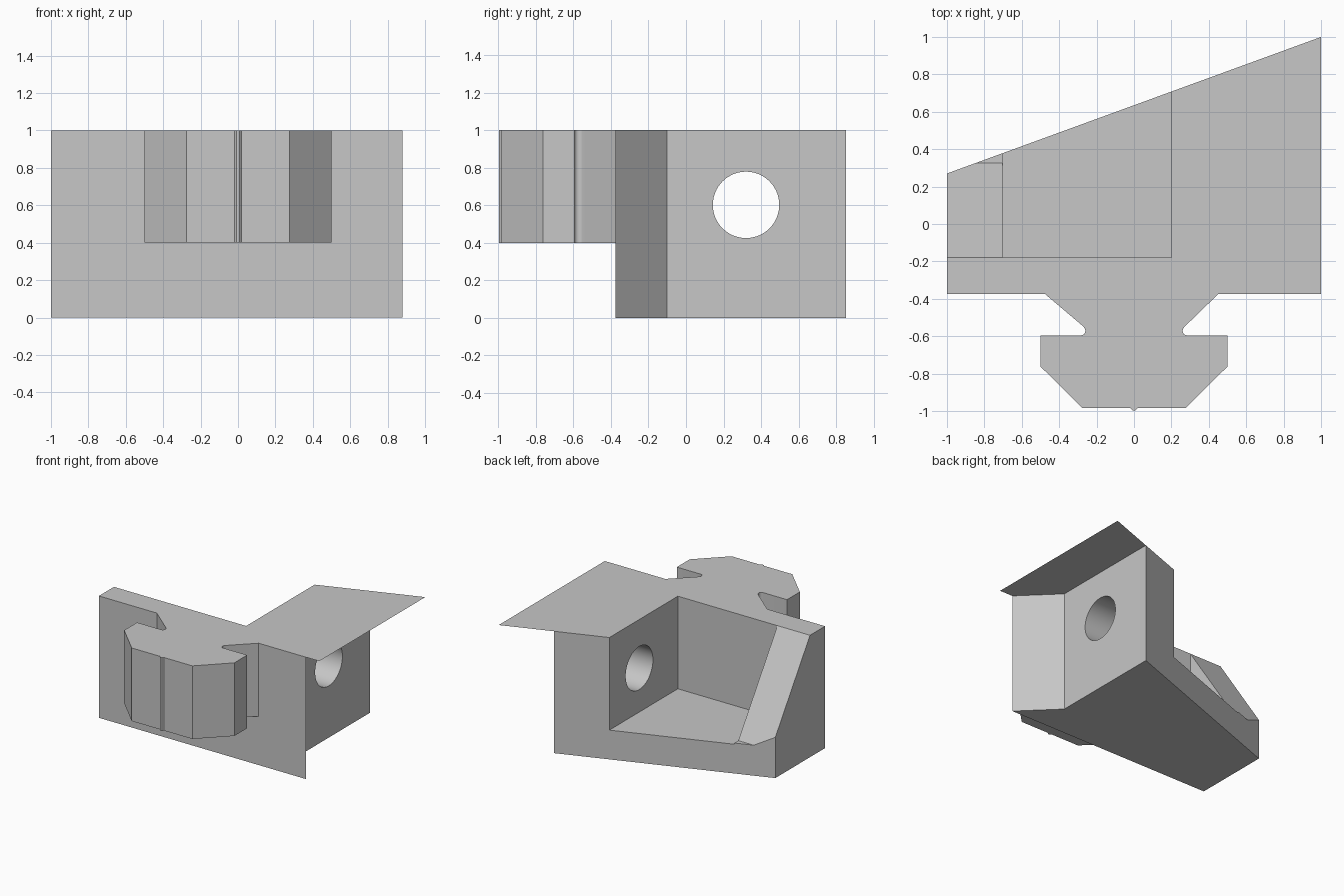
import bpy, bmesh, math
from mathutils import Vector

if "Cube" in bpy.data.objects:
    bpy.data.objects.remove(bpy.data.objects["Cube"], do_unlink=True)

grey = bpy.data.materials.new("light_grey")
grey.use_nodes = True
grey.diffuse_color = (0.57, 0.57, 0.57, 1)
grey.node_tree.nodes["Principled BSDF"].inputs["Base Color"].default_value = grey.diffuse_color


def prism(name, points, lo, hi, axis="z"):
    """Extrude a closed outline along z (xy points) or x (yz points)."""
    place = (lambda a, b: (a, b, lo)) if axis == "z" else (lambda a, b: (lo, a, b))
    bm = bmesh.new()
    face = bm.faces.new([bm.verts.new(place(a, b)) for a, b in points])
    if hi != lo:
        out = bmesh.ops.extrude_face_region(bm, geom=[face])
        step = Vector((0, 0, hi - lo) if axis == "z" else (hi - lo, 0, 0))
        verts = [g for g in out["geom"] if isinstance(g, bmesh.types.BMVert)]
        bmesh.ops.translate(bm, verts=verts, vec=step)
        bmesh.ops.recalc_face_normals(bm, faces=bm.faces)
    mesh = bpy.data.meshes.new(name)
    bm.to_mesh(mesh)
    bm.free()
    mesh.materials.append(grey)
    obj = bpy.data.objects.new(name, mesh)
    bpy.context.collection.objects.link(obj)
    return obj


def combine(target, other, operation):
    """Apply a boolean and remove the helper."""
    mod = target.modifiers.new(operation.lower(), "BOOLEAN")
    mod.operation, mod.object, mod.solver = operation, other, "EXACT"
    bpy.context.view_layer.objects.active = target
    bpy.ops.object.modifier_apply(modifier=mod.name)
    bpy.data.objects.remove(other, do_unlink=True)


def back(x):
    """Slanted back edge."""
    return 0.635 + 0.365 * x


FRONT, POCKET, FLOOR = -0.375, -0.18, 0.24

# Wedge body with a slanted back and a bevelled right side
body = prism("wedge_body", [(-1, FRONT), (0.88, FRONT), (0.6, -0.1),
                            (0.6, back(0.6)), (-1, back(-1))], 0, 1)

# Dovetail key: notched neck, bevelled head, small front ridge
right = [(0.45, FRONT - 0.001), (0.28, -0.54)]
right += [(0.282 - 0.022 * math.sin(a), -0.571 + 0.024 * math.cos(a))
          for a in (math.pi * i / 8 for i in range(2, 9))]
right += [(0.5, -0.595), (0.5, -0.762), (0.275, -0.985), (0.02, -0.985), (0.008, -0.997)]
right[0] = (0.45, FRONT)
left = [(-x, y) for x, y in reversed(right)]
left[-1] = (-0.475, FRONT)
tail = [(-0.475, FRONT + 0.1), (0.45, FRONT + 0.1)]
combine(body, prism("dovetail_key", right + left + tail, 0.4, 1), "UNION")

# Pocket open to the back, leaving a sloping rib at one end
pocket = prism("pocket_cutter", [(-0.704, POCKET), (0.2, POCKET), (0.2, 2), (-0.704, 2)], FLOOR, 1.3)
combine(body, pocket, "DIFFERENCE")
slope = prism("slope_cutter", [(POCKET, 1.3), (POCKET, 1), (0.327, 0.25), (2, 0.25), (2, 1.3)],
              -1.3, -0.69, "x")
combine(body, slope, "DIFFERENCE")

# Round hole through the side wall
ring = [(0.32 + 0.177 * math.cos(a), 0.602 + 0.177 * math.sin(a))
        for a in (math.tau * i / 64 for i in range(64))]
combine(body, prism("hole_cutter", ring, 0.1, 0.8, "x"), "DIFFERENCE")

# Paper-thin overhanging top sheet
prism("top_sheet", [(0.88, FRONT), (1, FRONT), (1, 1), (0.6, back(0.6)), (0.6, -0.1)], 1, 1)

bpy.ops.object.select_all(action="DESELECT")
body.select_set(True)
bpy.context.view_layer.objects.active = body
bpy.ops.object.shade_smooth_by_angle(angle=math.radians(30))
